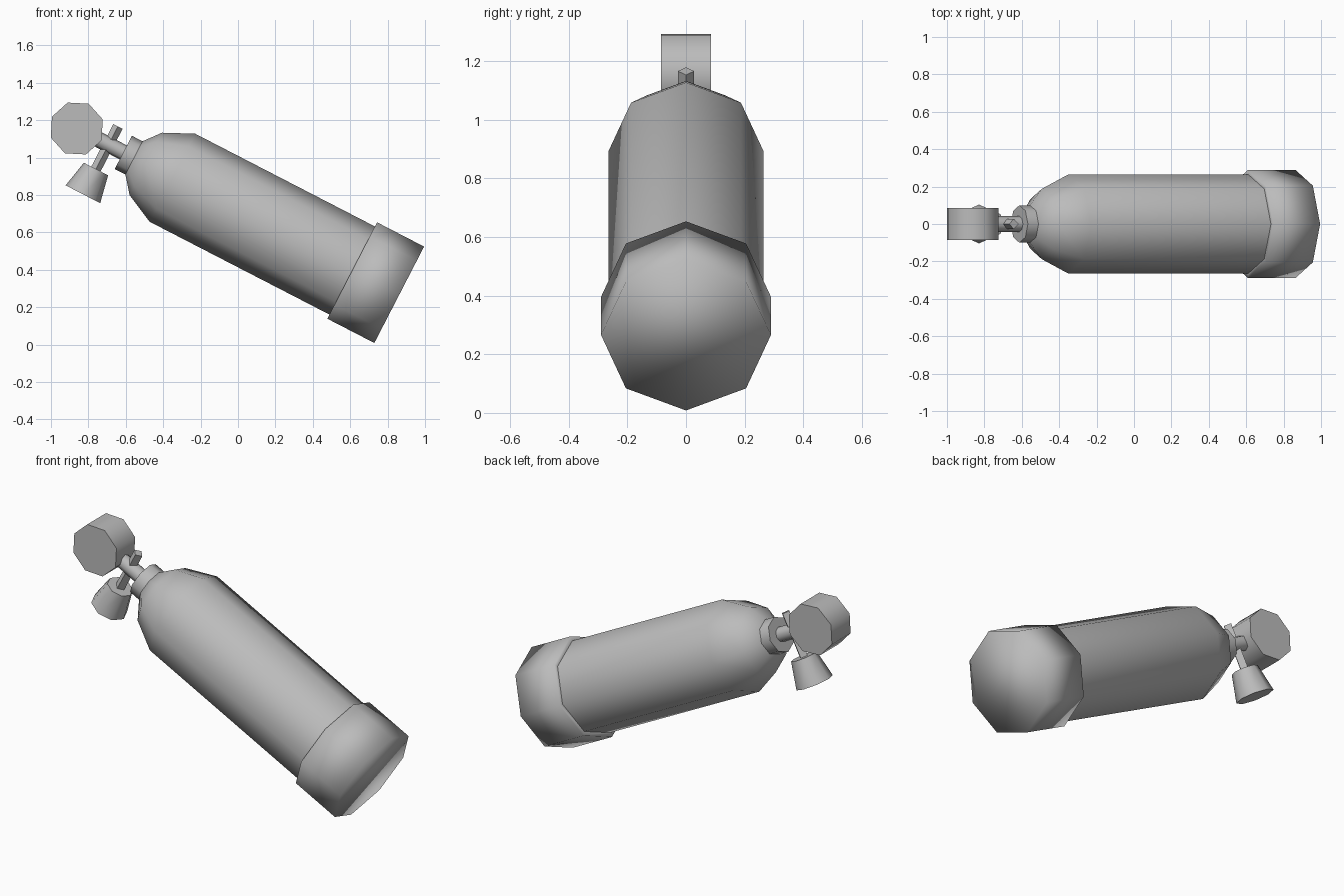
import bpy, bmesh, math
from mathutils import Vector

cube = bpy.data.objects.get("Cube")
if cube:
    bpy.data.objects.remove(cube, do_unlink=True)

grey = bpy.data.materials.new("plain grey")
grey.use_nodes = True
COLOUR = (0.5, 0.5, 0.5, 1)
grey.diffuse_color = COLOUR
grey.node_tree.nodes["Principled BSDF"].inputs["Base Color"].default_value = COLOUR

TILT = math.radians(27.3)
ALONG = Vector((-math.cos(TILT), 0, math.sin(TILT)))   # base to valve
ACROSS = Vector((math.sin(TILT), 0, math.cos(TILT)))
SIDE = Vector((0, 1, 0))
BASE = Vector((0.862, 0, 0.266))


def lathe(name, origin, axis, ref, profile, sides=8, turn=0, sharp=60):
    """Revolve (distance, radius) pairs around an axis, with flat closed ends."""
    other = axis.cross(ref)
    bm = bmesh.new()
    rings = []
    for d, r in profile:
        ring = []
        for i in range(sides):
            a = turn + math.tau * i / sides
            ring.append(bm.verts.new(origin + axis * d + (ref * math.cos(a) + other * math.sin(a)) * r))
        rings.append(ring)
    for low, high in zip(rings, rings[1:]):
        for i in range(sides):
            j = (i + 1) % sides
            bm.faces.new((low[i], low[j], high[j], high[i]))
    bm.faces.new(rings[0])
    bm.faces.new(rings[-1])
    bmesh.ops.recalc_face_normals(bm, faces=bm.faces)
    mesh = bpy.data.meshes.new(name)
    bm.to_mesh(mesh)
    bm.free()
    mesh.materials.append(grey)
    obj = bpy.data.objects.new(name, mesh)
    bpy.context.collection.objects.link(obj)
    bpy.ops.object.select_all(action='DESELECT')
    obj.select_set(True)
    bpy.context.view_layer.objects.active = obj
    if sharp:
        bpy.ops.object.shade_smooth_by_angle(angle=math.radians(sharp))
    else:
        bpy.ops.object.shade_smooth()
    return obj


# Cylinder body, boot and neck collar share the tilted axis
lathe("tank", BASE, ALONG, ACROSS,
      [(0.05, 0.265), (1.365, 0.265), (1.525, 0.188), (1.6, 0.095)])
lathe("base_boot", BASE, ALONG, ACROSS,
      [(0, 0.29), (0.283, 0.29), (0.283, 0.262)], sharp=None)
lathe("neck_collar", BASE, ALONG, ACROSS, [(1.595, 0.1), (1.66, 0.1)])
lathe("valve_stem", BASE, ALONG, ACROSS, [(1.65, 0.042), (1.83, 0.042)])

# Cross bar through the stem, with the flared knob on its lower end
BAR_TOP = Vector((-0.642, 0, 1.166))
lathe("cross_bar", BAR_TOP, -ACROSS, ALONG, [(0, 0.028), (0.28, 0.028)], sides=4)
lathe("valve_knob", BAR_TOP, -ACROSS, ALONG, [(0.256, 0.073), (0.408, 0.104)])

# Round fitting lying across the end of the stem
lathe("regulator_drum", Vector((-0.862, 0, 1.155)), SIDE, Vector((1, 0, 0)),
      [(-0.086, 0.147), (0.086, 0.147)], turn=math.radians(-19.5))
